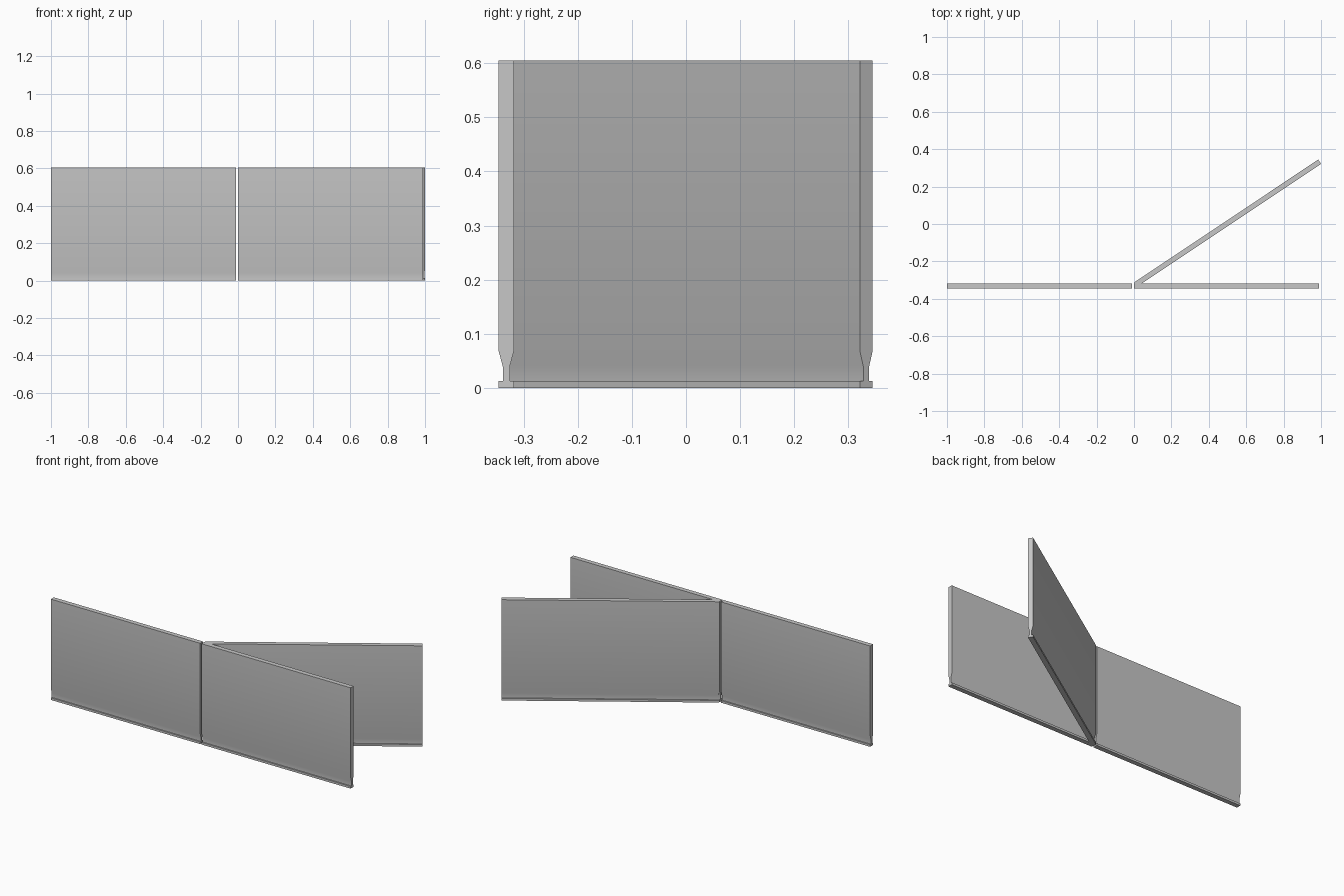
import bpy, bmesh, math

cube = bpy.data.objects.get("Cube")
if cube:
    bpy.data.objects.remove(cube, do_unlink=True)

HEIGHT = 0.605
HALF = 0.014   # half thickness of a panel
NECK = 0.0065  # half thickness of the groove above the foot

grey = bpy.data.materials.new("plain_grey")
grey.use_nodes = True
grey.diffuse_color = (0.57, 0.57, 0.57, 1)
grey.node_tree.nodes["Principled BSDF"].inputs["Base Color"].default_value = grey.diffuse_color

# Half cross-section of a panel, from foot to top: (half thickness, z)
half_profile = [(HALF, 0), (HALF, 0.013), (NECK, 0.013), (NECK, 0.04),
                (HALF, 0.068), (HALF, HEIGHT)]


def panel(name, start, length, angle=0.0):
    """Extrude the mirrored cross-section along the panel's own x axis."""
    section = half_profile + [(-y, z) for y, z in reversed(half_profile)]
    bm = bmesh.new()
    face = bm.faces.new([bm.verts.new((0, y, z)) for y, z in section])
    extruded = bmesh.ops.extrude_face_region(bm, geom=[face], use_keep_orig=True)
    moved = [g for g in extruded["geom"] if isinstance(g, bmesh.types.BMVert)]
    bmesh.ops.translate(bm, verts=moved, vec=(length, 0, 0))
    bmesh.ops.recalc_face_normals(bm, faces=bm.faces)
    mesh = bpy.data.meshes.new(name)
    bm.to_mesh(mesh)
    bm.free()
    mesh.materials.append(grey)
    obj = bpy.data.objects.new(name, mesh)
    obj.location = (start[0], start[1], 0)
    obj.rotation_euler.z = angle
    bpy.context.collection.objects.link(obj)
    bpy.ops.object.select_all(action="DESELECT")
    obj.select_set(True)
    bpy.context.view_layer.objects.active = obj
    bpy.ops.object.shade_smooth_by_angle(angle=math.radians(30))
    return obj


# Two panels in line along the front, one branching off diagonally to the back
panel("right_front_panel", (-1.0, -0.332), 0.99)
panel("left_front_panel", (0.0, -0.332), 0.99)
panel("diagonal_panel", (0.008, -0.324), 1.184, math.radians(33.7))
